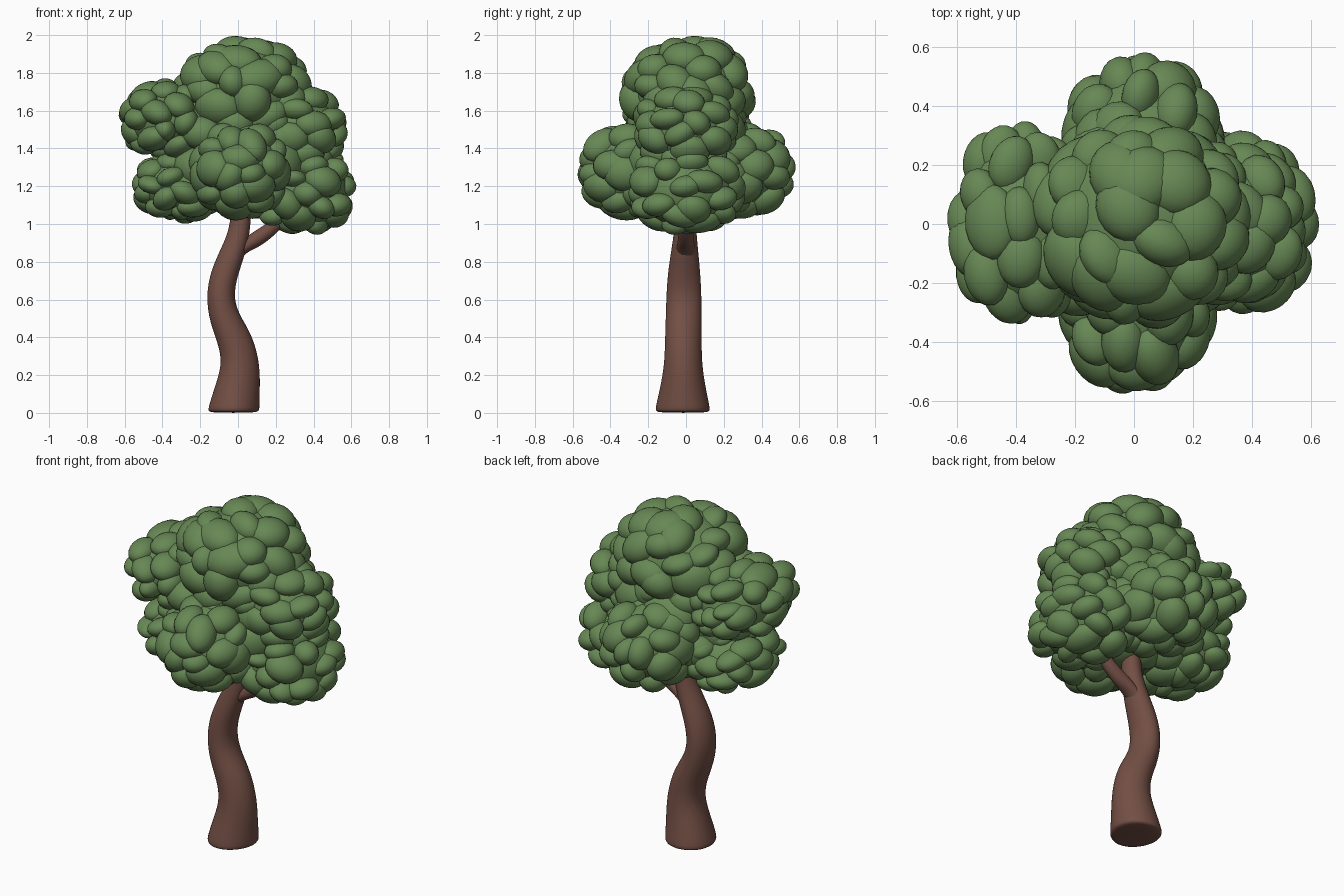
import bpy, bmesh, math, random
from mathutils import Vector, Matrix

random.seed(11)
if "Cube" in bpy.data.objects:
    bpy.data.objects.remove(bpy.data.objects["Cube"])


def make_material(name, rgb):
    mat = bpy.data.materials.new(name)
    mat.use_nodes = True
    mat.diffuse_color = (*rgb, 1)
    bsdf = mat.node_tree.nodes["Principled BSDF"]
    bsdf.inputs["Base Color"].default_value = (*rgb, 1)
    bsdf.inputs["Roughness"].default_value = 0.9
    return mat


leaf_green = make_material("leaf green", (0.135, 0.245, 0.09))
bark_brown = make_material("bark brown", (0.17, 0.078, 0.058))


def finish(bm, name, mat):
    bmesh.ops.recalc_face_normals(bm, faces=bm.faces)
    mesh = bpy.data.meshes.new(name)
    bm.to_mesh(mesh)
    bm.free()
    mesh.materials.append(mat)
    for poly in mesh.polygons:
        poly.use_smooth = True
    obj = bpy.data.objects.new(name, mesh)
    bpy.context.collection.objects.link(obj)
    return obj


def limb(name, path, sides, wobble):
    """Loft rings along (x, y, z, radius x, radius y) stations."""
    bm = bmesh.new()
    rings = []
    points = [Vector(p[:3]) for p in path]
    for i, (x, y, z, rx, ry) in enumerate(path):
        tangent = points[min(i + 1, len(path) - 1)] - points[max(i - 1, 0)]
        # Keep the foot of the limb level, tilt the rest along the path
        lean = 0 if i < 2 else math.atan2(tangent.x, tangent.z)
        turn = Matrix.Rotation(lean, 3, 'Y')
        ring = []
        for k in range(sides):
            a = math.tau * k / sides
            r = 1 + wobble * math.sin(3 * a + i * 0.5)
            offset = turn @ Vector((rx * r * math.cos(a), ry * r * math.sin(a), 0))
            ring.append(bm.verts.new(points[i] + offset))
        rings.append(ring)
    for low, high in zip(rings, rings[1:]):
        for k in range(sides):
            n = (k + 1) % sides
            bm.faces.new((low[k], low[n], high[n], high[k]))
    bm.faces.new(rings[0])
    bm.faces.new(rings[-1])
    obj = finish(bm, name, bark_brown)
    sub = obj.modifiers.new("round", 'SUBSURF')
    sub.levels = sub.render_levels = 2


# Curved trunk and its side branch
limb("trunk", [
    (-0.025, -0.015, 0.0, 0.137, 0.146),
    (-0.025, -0.015, 0.015, 0.144, 0.154),
    (-0.006, -0.015, 0.12, 0.125, 0.128),
    (0.014, -0.015, 0.25, 0.107, 0.104),
    (-0.012, -0.015, 0.38, 0.097, 0.101),
    (-0.075, -0.014, 0.5, 0.083, 0.099),
    (-0.097, -0.013, 0.62, 0.077, 0.097),
    (-0.073, -0.012, 0.74, 0.075, 0.09),
    (-0.022, -0.008, 0.86, 0.067, 0.074),
    (0.012, -0.004, 0.97, 0.058, 0.06),
    (0.02, 0.0, 1.1, 0.053, 0.053),
    (0.02, 0.0, 1.3, 0.045, 0.045),
], 12, 0.03)
limb("side_branch", [
    (-0.05, 0, 0.79, 0.045, 0.05),
    (0.0, 0, 0.855, 0.052, 0.054),
    (0.08, 0, 0.91, 0.046, 0.046),
    (0.16, 0, 0.96, 0.04, 0.04),
    (0.22, 0, 1.02, 0.037, 0.037),
    (0.28, 0, 1.12, 0.034, 0.034),
], 10, 0.02)


def add_ball(bm, matrix):
    bmesh.ops.create_uvsphere(bm, u_segments=18, v_segments=11, radius=1, matrix=matrix)


def foliage(name, center, radii, count, boxy=2.4):
    """A mass of overlapping puffs spread over a slightly boxy ellipsoid."""
    bm = bmesh.new()
    place = Matrix.Translation(center) @ Matrix.Diagonal((*radii, 1))
    add_ball(bm, place @ Matrix.Scale(0.84, 4))
    spin = random.uniform(0, math.tau)
    for i in range(count):
        z = 1 - 2 * (i + 0.5) / count
        a = spin + i * math.pi * (3 - math.sqrt(5))
        flat = math.sqrt(1 - z * z)
        out = Vector((flat * math.cos(a), flat * math.sin(a), z))
        out += Vector([random.uniform(-0.13, 0.13) for _ in range(3)])
        out.normalize()
        reach = sum(abs(c) ** boxy for c in out) ** (-1 / boxy)
        wide = random.uniform(0.27, 0.40)
        size = Matrix.Diagonal((wide, wide * random.uniform(0.7, 1.0), 0.27, 1))
        turn = out.to_track_quat('Z', 'Y').to_matrix().to_4x4()
        roll = Matrix.Rotation(random.uniform(0, math.tau), 4, 'Z')
        shift = Matrix.Translation(out * (reach - random.uniform(0.24, 0.30)))
        add_ball(bm, place @ shift @ turn @ roll @ size)
    finish(bm, name, leaf_green)


# Leaf masses
foliage("foliage_crown", (0.03, 0.01, 1.70), (0.37, 0.36, 0.30), 46, 2.1)
foliage("foliage_front", (0.01, -0.25, 1.285), (0.275, 0.33, 0.265), 40, 2.2)
foliage("foliage_back", (0.03, 0.25, 1.285), (0.285, 0.33, 0.265), 40, 2.2)
foliage("foliage_upper_left", (0.30, 0.0, 1.50), (0.28, 0.28, 0.235), 36)
foliage("foliage_lower_left", (0.35, 0.0, 1.18), (0.28, 0.31, 0.24), 36)
foliage("foliage_upper_right", (-0.38, 0.0, 1.55), (0.25, 0.34, 0.215), 36)
foliage("foliage_lower_right", (-0.31, 0.0, 1.2), (0.25, 0.30, 0.195), 34)
foliage("foliage_core", (0.0, 0.0, 1.38), (0.40, 0.35, 0.33), 44)
